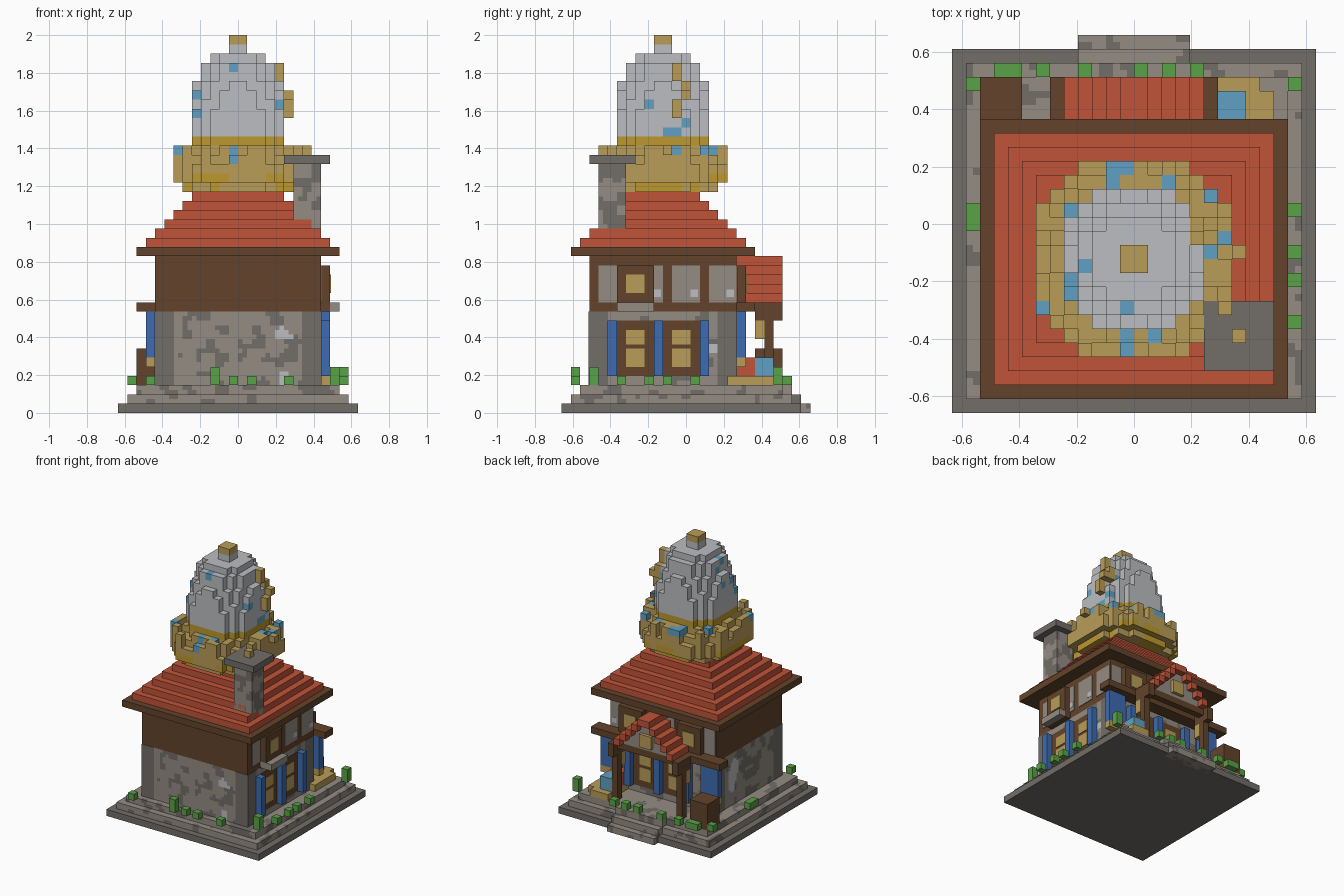
import bpy, bmesh, math, random
from mathutils import Vector, noise

random.seed(4)
if "Cube" in bpy.data.objects:
    bpy.data.objects.remove(bpy.data.objects["Cube"], do_unlink=True)

V = 2 / 41  # size of one block


def material(name, *rgb):
    col = [(c / 255 / 12.92 if c < 11 else ((c / 255 + 0.055) / 1.055) ** 2.4) for c in rgb] + [1]
    m = bpy.data.materials.new(name)
    m.use_nodes = True
    m.diffuse_color = col
    m.node_tree.nodes["Principled BSDF"].inputs["Base Color"].default_value = col
    return m


RED = material("roof red", 192, 84, 57)
WOOD = material("dark wood", 99, 68, 43)
SLATE = material("dark stone", 114, 109, 104)
STONE = material("light stone", 148, 140, 131)
WHITE = material("pale grey", 188, 190, 193)
GOLD = material("straw gold", 186, 157, 88)
DEEP = material("deep gold", 189, 153, 46)
SKY = material("sky blue", 96, 160, 194)
BLUE = material("deep blue", 62, 108, 178)
GREEN = material("leaf green", 90, 162, 72)


def place(i, j, k):
    return Vector(((i - 13) * V, (j - 13.5) * V, k * V))


def finish(name, bm, mats):
    me = bpy.data.meshes.new(name)
    bm.to_mesh(me)
    bm.free()
    for m in mats:
        me.materials.append(m)
    ob = bpy.data.objects.new(name, me)
    bpy.context.scene.collection.objects.link(ob)
    return ob


def boxes(name, mat, *spans):
    """Boxes given as i0, i1, j0, j1, k0, k1 in block units."""
    bm = bmesh.new()
    for i0, i1, j0, j1, k0, k1 in spans:
        lo, hi = place(i0, j0, k0), place(i1, j1, k1)
        for v in bmesh.ops.create_cube(bm, size=1)["verts"]:
            v.co = Vector([lo[a] + (v.co[a] + 0.5) * (hi[a] - lo[a]) for a in range(3)])
    return finish(name, bm, [mat])


def voxels(name, cells, step=1):
    """Outer skin of a set of cells, {(a, b, c): material}."""
    mats = list(dict.fromkeys(cells.values()))
    bm = bmesh.new()
    cache = {}

    def vert(p):
        if p not in cache:
            cache[p] = bm.verts.new(place(*[c * step for c in p]))
        return cache[p]

    for cell, mat in cells.items():
        for axis in range(3):
            for side in (0, 1):
                near = list(cell)
                near[axis] += 2 * side - 1
                if tuple(near) in cells:
                    continue
                ring = []
                for u, w in ((0, 0), (1, 0), (1, 1), (0, 1)):
                    p = list(cell)
                    p[axis] += side
                    p[(axis + 1) % 3] += u
                    p[(axis + 2) % 3] += w
                    ring.append(vert(tuple(p)))
                f = bm.faces.new(ring if side else ring[::-1])
                f.material_index = mats.index(mat)
    return finish(name, bm, mats)


def stonework(name, *spans, spot=0.22, pale=0.5):
    """Masonry with mottled patches on a half block grid."""
    cells = {}
    for i0, i1, j0, j1, k0, k1 in spans:
        for a in range(2 * i0, 2 * i1):
            for b in range(2 * j0, 2 * j1):
                for c in range(2 * k0, 2 * k1):
                    p = Vector((a, b, c)) * 0.31
                    low = noise.noise(p * 0.5 + Vector((31, 7, 3)))
                    cells[a, b, c] = (WHITE if low > pale else
                                      SLATE if noise.noise(p) > spot else STONE)
    return voxels(name, cells, 0.5)


# Stepped foundation with the entrance step
boxes("foundation_slab", SLATE, (0, 26, 0, 26, 0, 1))
stonework("foundation_steps", (1, 25, 1, 25, 1, 2), (2, 24, 2, 24, 2, 3),
          (9, 17, 25, 27, 0, 1), (9, 17, 25, 26, 1, 2), (9, 17, 24, 25, 2, 3), pale=2)

# Lower storey and its corner piers
stonework("lower_wall", (4, 22, 3, 19, 3, 11))
E = 0.06
piers = [(i - E, i + 2 + E, j - E, j + 2 + E, 3, 11) for i in (4, 20) for j in (3, 17)]
boxes("corner_piers", SLATE, *piers)

# Upper storey and eaves
boxes("upper_wall", WOOD, (4, 22, 3, 19, 11, 17))
boxes("eaves", WOOD, (2, 24, 1, 21, 17, 18))
boxes("main_roof", RED, *[(3 + n, 23 - n, 2 + n, 20 - n, 18 + n, 19 + n) for n in range(6)])


def on_wall(side, a0, a1, k0, k1, depth):
    """Box on the outside of the left wall or the back wall."""
    if side == "left":
        return (22, 22 + depth, a0, a1, k0, k1)
    return (a0, a1, 19, 19 + depth, k0, k1)


# Lower windows between shutters, upper windows and plaster panels
layout = {"left": (5, [(6, 10)], [(4, 6), (10, 11), (12, 15), (16, 18.9)]),
          "back": (8, [(6, 10), (16, 20)], [(4.1, 6), (11, 15), (20, 21.9)])}
for side, (start, windows, panels) in layout.items():
    lower = [start + 1, start + 6]
    boxes(side + "_window_frames", WOOD, *[on_wall(side, a, a + 4, 4, 10, 0.1) for a in lower])
    boxes(side + "_window_panes", GOLD,
          *[on_wall(side, a + 1, a + 3, k, k + h, 0.18) for a in lower for k, h in ((5, 2), (7.4, 1.6))])
    boxes(side + "_shutters", BLUE,
          *[on_wall(side, start + 5 * n, start + 5 * n + 1, 4, 10, 1) for n in range(3)])
    boxes(side + "_plaster_panels", STONE, *[on_wall(side, a, b, 12, 16, 0.1) for a, b in panels])
    boxes(side + "_plaster_patches", WHITE,
          *[on_wall(side, b - 1, b - 0.2, 12.6, 13.4, 0.14) for a, b in panels[1:]])
    boxes(side + "_upper_frames", WOOD, *[on_wall(side, a, b, 11, 16, 1) for a, b in windows])
    boxes(side + "_upper_panes", GOLD,
          *[on_wall(side, a + 1, b - 1, 13, 15, 1.1) for a, b in windows])
boxes("window_sill", STONE, (22, 24, 6, 10, 11, 12))

# Back ledge and hanging banners
boxes("back_ledge", WOOD, (2, 24, 19, 21, 11, 12))
boxes("banners", BLUE, (3, 6, 19, 20, 6, 11), (20, 23, 19, 20, 6, 11))
boxes("banner_hems", GOLD, (3, 6, 19, 20, 5, 6), (20, 23, 19, 20, 5, 6))

# Porch: posts, beams, stepped gable roof, lantern
posts = (7, 18)
boxes("porch_posts", WOOD, *[(i, i + 1, 22, 23, 3, 11) for i in posts])
boxes("porch_beams", WOOD, (8, 18, 22, 23, 11, 12),
      *[(i, i + 1, 18, 24, 11, 12) for i in posts],
      *[(i, i + 1, 21, 24, 10, 11) for i in posts])
slopes, gable = [], []
for n in range(5):
    slopes += [(i, i + 1, 19 if n == 4 else 20, 24, 12 + n, 13 + n) for i in (8 + n, 17 - n)]
    if n < 4:
        gable.append((9 + n, 17 - n, 22, 23, 12 + n, 13 + n))
boxes("porch_roof", RED, *slopes)
boxes("porch_gable", STONE, *gable)
boxes("gable_window", GOLD, (12, 14, 23, 23.5, 12.5, 14.5))
boxes("porch_lanterns", GOLD, *[(i, i + 1, 21, 22, 8, 10) for i in posts])

# Goods beside the porch
boxes("wooden_crate", WOOD, (2, 5, 21, 24, 3, 7))
boxes("straw_mat", GOLD, (19, 23, 18, 23, 3, 4), (19, 22, 23, 24, 3, 4))
boxes("blue_crate", SKY, (19, 21, 21, 23, 4, 6))
boxes("red_crate", RED, (19, 21, 19, 21, 4, 6))

# Chimney
stonework("chimney_stack", (19, 22, 4, 7, 18, 27), pale=2, spot=0.1)
boxes("chimney_cap", SLATE, (18, 23, 3, 8, 27, 28))
boxes("chimney_stud", GOLD, (20, 21, 5, 6, 28, 29))

# Shrubs around the foundation
shrubs = [(i, 24, 1) for i in (3, 4, 6, 9, 13, 15, 17)]
shrubs += [(i, 1, 1) for i in (3, 12, 14, 18)] + [(10, 1, 2)]
shrubs += [(24, j, 1) for j in (6, 9, 11, 14)] + [(24, 23, 2), (23, 3, 2)]
shrubs += [(1, j, 1) for j in (13, 14, 23)]
boxes("shrubs", GREEN, *[(i, i + 1, j, j + 1, 3, 3 + h) for i, j, h in shrubs])


def disc(radius):
    for i in range(5, 21):
        for j in range(3, 19):
            r = math.hypot(i - 12.5, j - 10.5)
            if r < radius:
                yield i, j, r


# Gilded collar with studs
collar = {}
for k, radius in zip(range(24, 30), (6.4, 7.45, 7.45, 6.6, 5.6, 5.4)):
    for i, j, r in disc(radius):
        patch = k in (24, 25) and noise.noise(Vector((i, j, k)) * 0.3) > 0.1
        collar[i, j, k] = DEEP if k == 29 or patch else GOLD
for i, j, r in disc(7.45):
    if r > 5.6 and random.random() < 0.4:
        collar[i, j, 27] = GOLD
        collar[i, j, 28] = SKY if random.random() < 0.15 else GOLD
for i, j in ((12, 17), (11, 16), (12, 5), (14, 5), (18, 11), (8, 14)):
    collar[i, j, 27] = GOLD
    collar[i, j, 28] = SKY
collar[12, 4, 27] = SKY
collar[20, 11, 28] = GOLD
voxels("gilded_collar", collar)

# Pale dome with blue flecks
dome = {}
for k in range(30, 39):
    for i, j, r in disc(5.4 * math.sqrt(1 - ((k - 28.5) / 12.4) ** 2)):
        dome[i, j, k] = SKY if random.random() < 0.035 else WHITE
voxels("dome", dome)
boxes("dome_neck", WHITE, (12, 14, 10, 12, 39, 40))
boxes("dome_finial", GOLD, (12, 14, 10, 12, 40, 41))
boxes("dome_ribbon", GOLD, (17, 18, 12, 13, 36, 38), (17, 18, 13, 14, 34, 36),
      (18, 19, 12, 13, 32, 34), (18, 19, 13, 14, 34, 35))
